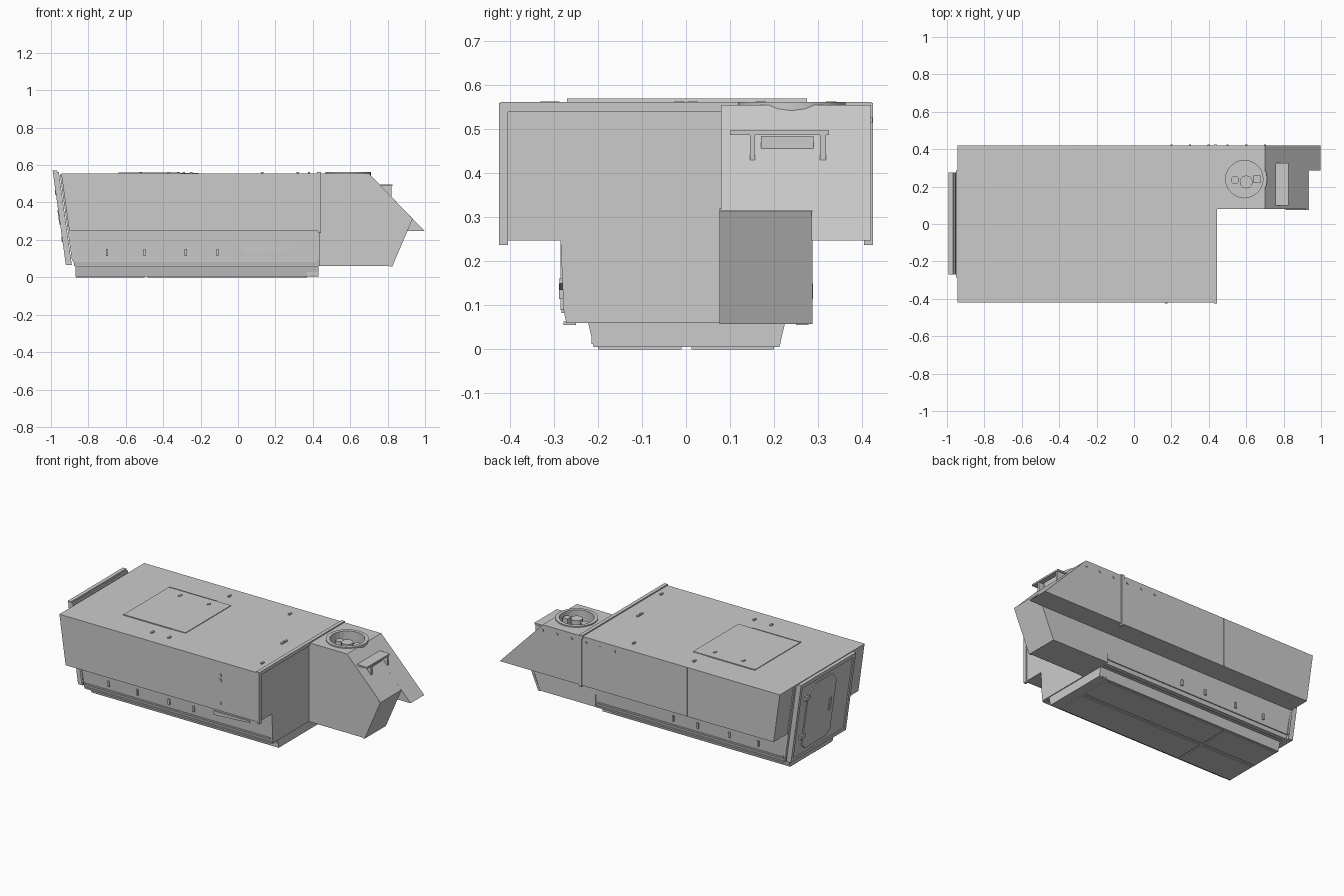
import bpy, bmesh
from mathutils import Vector


def loft(name, ring_a, ring_b):
    """Solid between two matching outlines."""
    bm = bmesh.new()
    a = [bm.verts.new(p) for p in ring_a]
    b = [bm.verts.new(p) for p in ring_b]
    n = len(a)
    bm.faces.new(a)
    bm.faces.new(b[::-1])
    for i in range(n):
        bm.faces.new((a[i], b[i], b[(i + 1) % n], a[(i + 1) % n]))
    bmesh.ops.recalc_face_normals(bm, faces=bm.faces)
    me = bpy.data.meshes.new(name)
    bm.to_mesh(me)
    bm.free()
    ob = bpy.data.objects.new(name, me)
    bpy.context.collection.objects.link(ob)
    return ob


def box(name, x0, x1, y0, y1, z0, z1):
    ring = [(x0, y0), (x1, y0), (x1, y1), (x0, y1)]
    return loft(name, [(x, y, z0) for x, y in ring], [(x, y, z1) for x, y in ring])


def along_y(name, pts, y0, y1):
    return loft(name, [(x, y0, z) for x, z in pts], [(x, y1, z) for x, z in pts])


def rear_x(z):
    """Sloping rear wall of the hull."""
    return -0.945 + (0.555 - z) * 0.14


def rear_slab(name, pts, d0, d1):
    return loft(name, [(rear_x(z) - d0, y, z) for y, z in pts],
                [(rear_x(z) - d1, y, z) for y, z in pts])


def rect(y0, y1, z0, z1):
    return [(y0, z0), (y1, z0), (y1, z1), (y0, z1)]


def cyl(name, x, y, z0, z1, r, sides=24):
    bpy.ops.mesh.primitive_cylinder_add(vertices=sides, radius=r, depth=z1 - z0,
                                        location=(x, y, (z0 + z1) / 2))
    ob = bpy.context.object
    ob.name = name
    return ob


def cut(ob, cutter):
    m = ob.modifiers.new("cut", 'BOOLEAN')
    m.object = cutter
    m.operation = 'DIFFERENCE'
    m.solver = 'EXACT'
    cutter.hide_render = True
    cutter.hide_set(True)


# Main hull: sponson cross-section with a sloping rear end
half = [(0.272, 0.06), (0.278, 0.09), (0.285, 0.247), (0.42, 0.247), (0.42, 0.555)]
section = half + [(-y, z) for y, z in reversed(half)]
loft("main_hull", [(rear_x(z), y, z) for y, z in section], [(0.435, y, z) for y, z in section])
box("front_roof_lip", 0.422, 0.445, -0.422, 0.422, 0.54, 0.562)
for s in (-1, 1):
    y0, y1 = sorted((s * 0.405, s * 0.425))
    box("front_corner_flange", 0.428, 0.445, y0, y1, 0.237, 0.56)
    y0, y1 = sorted((s * 0.27, s * 0.283))
    box("lower_side_rail", -0.87, 0.42, y0, y1, 0.083, 0.092)
    y0, y1 = sorted((s * 0.25, s * 0.278))
    box("bottom_side_rail", -0.87, 0.43, y0, y1, 0.055, 0.064)

# Belly
loft("belly_pan", [(-0.87, y, z) for y, z in [(-0.222, 0.06), (0.225, 0.06), (0.212, 0.005), (-0.21, 0.005)]],
     [(0.43, y, z) for y, z in [(-0.222, 0.06), (0.225, 0.06), (0.212, 0.005), (-0.21, 0.005)]])
for y0, y1 in ((-0.2, -0.01), (0.012, 0.2)):
    for x0, x1 in ((-0.865, -0.5), (-0.485, 0.37)):
        box("belly_plate", x0, x1, y0, y1, 0.0, 0.007)
box("belly_front_bar", 0.37, 0.43, -0.215, 0.215, 0.012, 0.03)

# Driver compartment: inner core and outer sponson
core = along_y("driver_compartment", [(0.43, 0.06), (0.82, 0.06), (0.93, 0.317), (0.70, 0.555), (0.43, 0.555)],
               0.08, 0.285)
side = along_y("driver_sponson", [(0.43, 0.247), (0.998, 0.247), (0.70, 0.555), (0.43, 0.555)], 0.285, 0.42)
well = cyl("hatch_well_cutter", 0.59, 0.24, 0.49, 0.6, 0.102)
cut(core, well)
cut(side, well)
# Nose plate edges standing slightly proud of the lower nose
along_y("lower_nose_plate", [(0.81, 0.058), (0.825, 0.058), (0.935, 0.315), (0.92, 0.32)], 0.076, 0.287)

# Driver hatch ring and fittings
ring = cyl("hatch_ring", 0.59, 0.24, 0.50, 0.562, 0.122)
ring_hole = cyl("hatch_ring_cutter", 0.59, 0.24, 0.4, 0.7, 0.1)
cut(ring, ring_hole)
cyl("hatch_pivot", 0.60, 0.225, 0.488, 0.548, 0.035, 12)
cyl("hatch_knob", 0.54, 0.235, 0.488, 0.54, 0.022, 12)
box("hatch_latch", 0.64, 0.675, 0.22, 0.26, 0.49, 0.545)

# Vision block housing on the glacis
box("vision_roof", 0.74, 0.825, 0.10, 0.325, 0.487, 0.497)
for y0, y1 in ((0.145, 0.157), (0.305, 0.318)):
    along_y("vision_cheek", [(0.74, 0.48), (0.815, 0.43), (0.822, 0.43), (0.822, 0.49), (0.74, 0.49)], y0, y1)
box("vision_glass", 0.76, 0.795, 0.17, 0.29, 0.44, 0.485)

# Rear ramp with frame and door
rear_slab("rear_frame", rect(-0.285, 0.285, 0.09, 0.55), -0.005, 0.008)
rear_slab("rear_ramp", rect(-0.27, 0.275, 0.066, 0.562), 0.012, 0.036)
for y0, y1, z0, z1 in ((-0.27, -0.25, 0.066, 0.57), (0.255, 0.275, 0.066, 0.57),
                       (-0.27, 0.275, 0.545, 0.57), (-0.27, 0.275, 0.066, 0.085)):
    rear_slab("ramp_rim", rect(y0, y1, z0, z1), 0.02, 0.044)
door = [(-0.10, 0.14), (-0.06, 0.11), (0.14, 0.11), (0.18, 0.14), (0.18, 0.47), (0.13, 0.52), (-0.05, 0.52), (-0.10, 0.47)]
rear_slab("rear_door", door, 0.03, 0.043)
rear_slab("door_handle", rect(-0.07, -0.05, 0.28, 0.36), 0.04, 0.048)
for z in (0.19, 0.44):
    rear_slab("door_hinge", rect(0.165, 0.21, z, z + 0.025), 0.034, 0.048)

# Roof hatch panel with hinge strips
box("roof_hatch", -0.64, -0.21, -0.22, 0.23, 0.55, 0.559)
for y in (0.23, -0.22):
    box("roof_hatch_strip", -0.64, -0.31, y - 0.003, y + 0.003, 0.55, 0.561)

# Roof lifting eyes and fixtures
for x, y in ((-0.29, 0.33), (0.13, 0.33), (-0.37, -0.32), (-0.25, -0.32), (0.32, 0.015),
             (0.32, -0.015), (0.38, -0.3), (-0.52, 0.17), (-0.32, 0.17)):
    box("roof_eye", x - 0.006, x + 0.006, y - 0.012, y + 0.012, 0.55, 0.563)

# Side fittings: brackets on the lower wall, steps on the sponsons
for s in (-1, 1):
    for x in (-0.7, -0.5, -0.28, -0.11):
        y0, y1 = sorted((s * 0.27, s * 0.289))
        box("side_bracket", x - 0.006, x + 0.006, y0, y1, 0.115, 0.15)
y0, y1 = -0.287, -0.275
loft("tow_cable_clip", [(0.03, y0, 0.135), (0.28, y0, 0.15), (0.28, y0, 0.162), (0.03, y0, 0.16)],
     [(0.03, y1, 0.135), (0.28, y1, 0.15), (0.28, y1, 0.162), (0.03, y1, 0.16)])
for z in (0.295, 0.44, 0.47):
    box("sponson_stud", 0.165, 0.18, -0.424, -0.41, z - 0.008, z + 0.008)
box("side_seam", -0.303, -0.297, 0.41, 0.422, 0.25, 0.553)
for x in (0.2, 0.3, 0.4, 0.5, 0.6, 0.7):
    box("sponson_bolt", x - 0.006, x + 0.006, 0.41, 0.424, 0.515, 0.527)

# Smooth the round parts only
for ob in bpy.data.objects:
    if ob.name.startswith("hatch_") and not ob.hide_get():
        bpy.ops.object.select_all(action='DESELECT')
        ob.select_set(True)
        bpy.context.view_layer.objects.active = ob
        bpy.ops.object.shade_smooth_by_angle()
